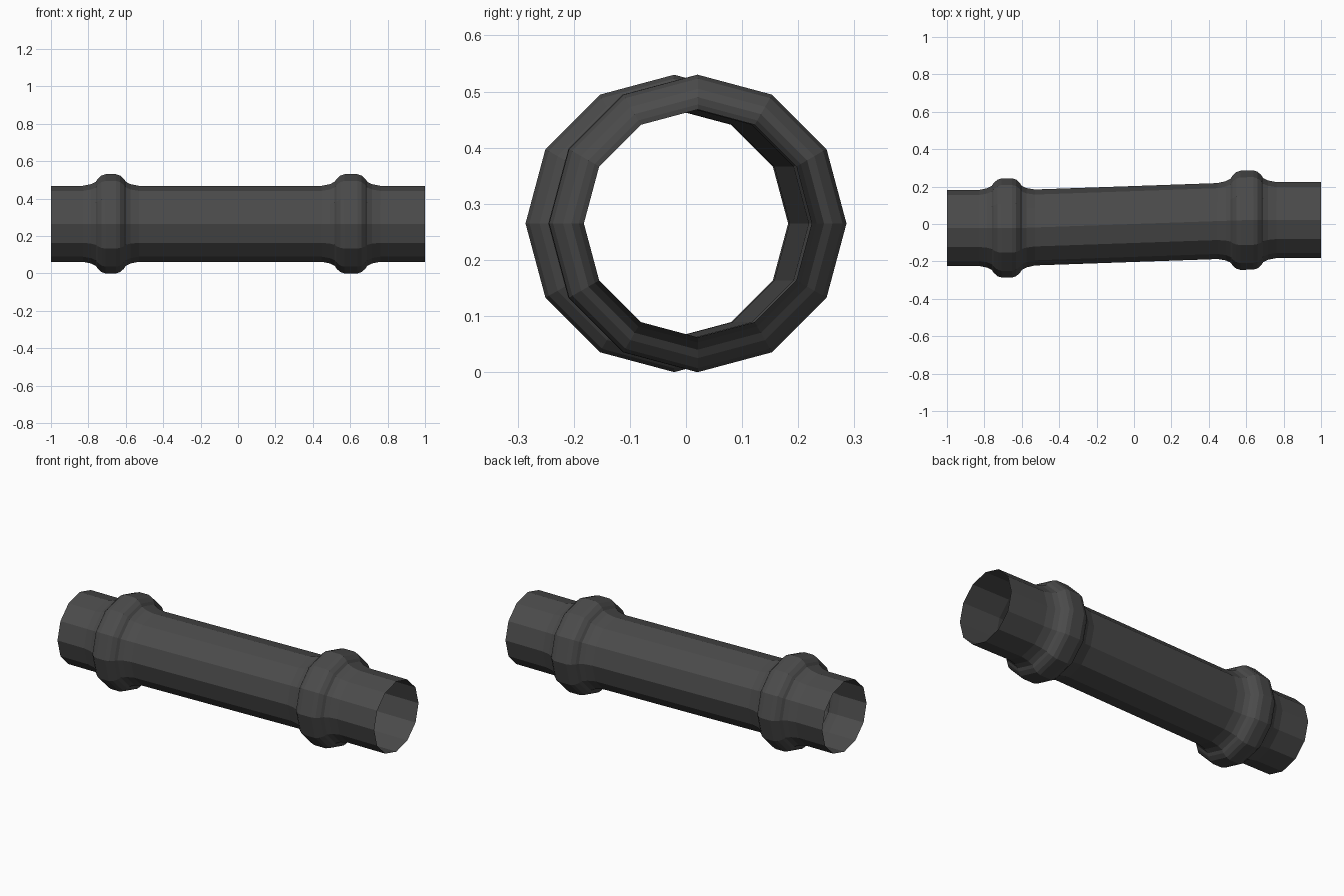
import bpy, bmesh, math

cube = bpy.data.objects.get("Cube")
if cube:
    bpy.data.objects.remove(cube)

SIDES = 12
MID_Z = 0.265
PIPE_R = 0.203

# Dark metal
metal = bpy.data.materials.new("dark_grey_metal")
metal.use_nodes = True
colour = (0.07, 0.07, 0.07, 1)
metal.diffuse_color = colour
metal.node_tree.nodes["Principled BSDF"].inputs["Base Color"].default_value = colour


def collar(middle, width):
    """Rounded swelling: (x, radius) pairs around a collar centre."""
    w = width / 2
    outer = [(w + 0.08, PIPE_R), (w + 0.035, 0.212), (w + 0.01, 0.225),
             (w, 0.24), (w - 0.02, 0.258), (w - 0.042, 0.265)]
    left = [(middle - d, r) for d, r in outer]
    right = [(middle + d, r) for d, r in reversed(outer)]
    return left + right


def axis_y(x):
    """Sideways drift of the pipe: straight ends, slanted middle."""
    t = max(-1, min(1, x / 0.6))
    return 0.021 * t


# Pipe profile from end to end
profile = [(-1, PIPE_R)] + collar(-0.68, 0.14) + collar(0.604, 0.154) + [(1, PIPE_R)]

# Open pipe shell built from rings
bm = bmesh.new()
rings = []
for x, r in profile:
    ring = []
    for i in range(SIDES):
        a = math.tau * i / SIDES
        ring.append(bm.verts.new((x, axis_y(x) + r * math.cos(a), MID_Z + r * math.sin(a))))
    rings.append(ring)
for a, b in zip(rings, rings[1:]):
    for i in range(SIDES):
        j = (i + 1) % SIDES
        bm.faces.new((a[i], a[j], b[j], b[i]))
bmesh.ops.recalc_face_normals(bm, faces=bm.faces)

mesh = bpy.data.meshes.new("pipe")
bm.to_mesh(mesh)
bm.free()
mesh.materials.append(metal)
pipe = bpy.data.objects.new("pipe", mesh)
bpy.context.collection.objects.link(pipe)
